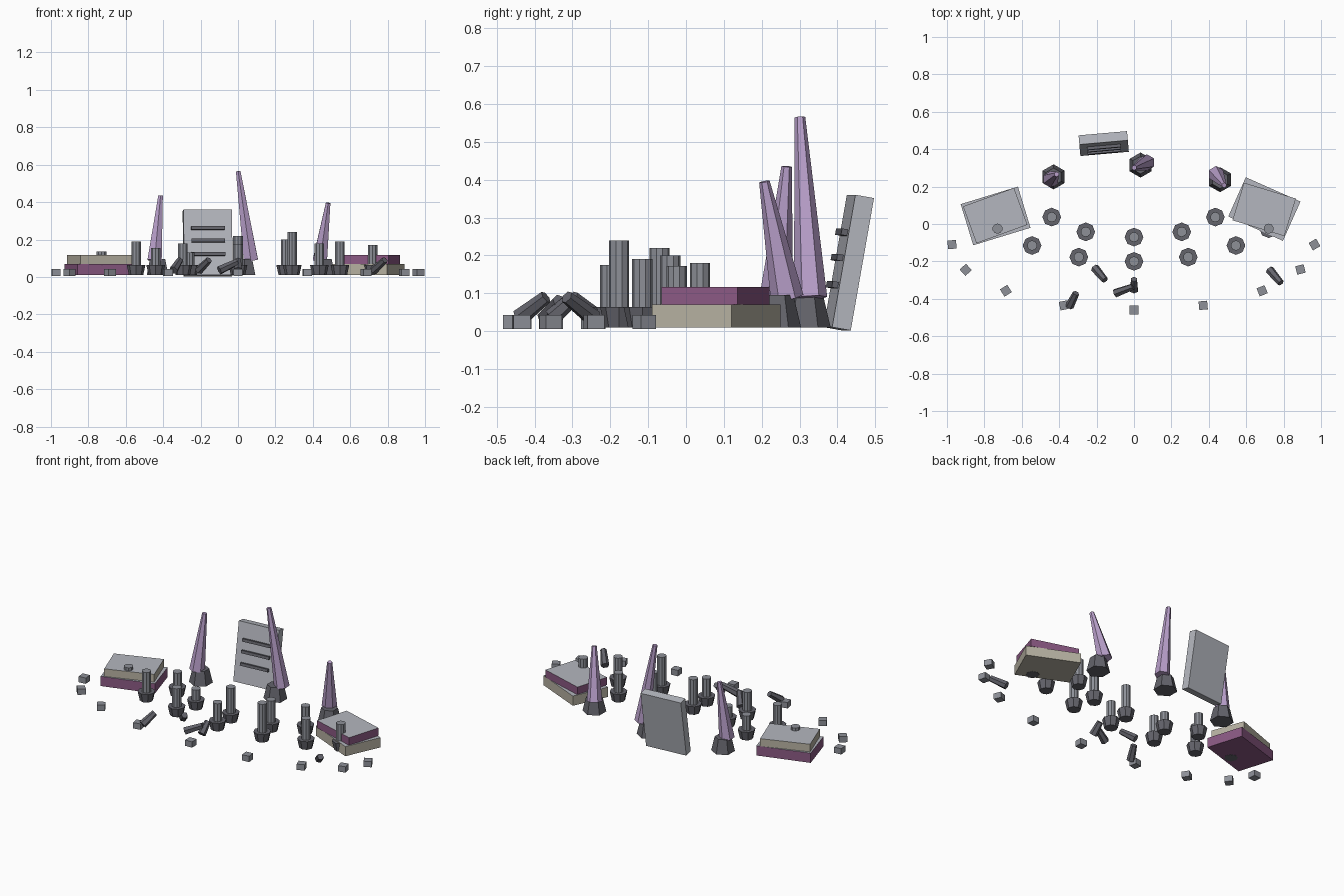
import bpy, bmesh
from math import radians
from mathutils import Vector, Matrix

cube = bpy.data.objects.get("Cube")
if cube:
    bpy.data.objects.remove(cube, do_unlink=True)


def material(name, srgb):
    color = [c ** 2.2 for c in srgb] + [1]
    m = bpy.data.materials.new(name)
    m.use_nodes = True
    m.diffuse_color = color
    m.node_tree.nodes["Principled BSDF"].inputs["Base Color"].default_value = color
    return m


pale = material("pale_stone", (.70, .71, .74))
grey = material("grey_stone", (.55, .56, .59))
dark = material("dark_stone", (.39, .39, .42))
lilac = material("lilac_crystal", (.72, .62, .79))
plum = material("plum_side", (.54, .35, .51))
tan = material("tan_side", (.71, .69, .63))


def finish(name, bm, *mats):
    mesh = bpy.data.meshes.new(name)
    bm.to_mesh(mesh)
    bm.free()
    for m in mats:
        mesh.materials.append(m)
    obj = bpy.data.objects.new(name, mesh)
    bpy.context.collection.objects.link(obj)
    return obj


def taper(name, low, high, r1, r2, sides, mat):
    """Faceted cone or cylinder running between two points."""
    low, high = Vector(low), Vector(high)
    axis = high - low
    turn = Vector((0, 0, 1)).rotation_difference(axis).to_matrix().to_4x4()
    bm = bmesh.new()
    bmesh.ops.create_cone(bm, cap_ends=True, segments=sides, radius1=r1, radius2=r2,
                          depth=axis.length,
                          matrix=Matrix.Translation((low + high) / 2) @ turn)
    return finish(name, bm, mat)


def box(name, size, matrix, side, top=None):
    """Box with an optional different colour on its upper face."""
    bm = bmesh.new()
    bmesh.ops.create_cube(bm, size=1, matrix=matrix @ Matrix.Diagonal((*size, 1)))
    bm.normal_update()
    if top:
        for f in bm.faces:
            f.material_index = int(f.normal.z > .9)
    return finish(name, bm, side, *([top] if top else []))


def placed(x, y, z, yaw=0, tilt=0):
    return (Matrix.Translation((x, y, z)) @ Matrix.Rotation(radians(yaw), 4, 'Z')
            @ Matrix.Rotation(radians(tilt), 4, 'X'))


# Posts: a cup-shaped foot with a round shaft, (x, y, top height)
posts = [(-.73, -.025, .135), (-.545, -.115, .19), (-.44, .037, .155),
         (-.295, -.177, .18), (-.258, -.042, .13), (0, -.07, .22), (0, -.2, .175),
         (.255, -.042, .2), (.29, -.177, .24), (.435, .037, .18),
         (.545, -.115, .19), (.72, -.025, .172)]
for x, y, top in posts:
    taper("post_foot", (x, y, .009), (x, y, .064), .038, .05, 8, dark)
    taper("post_shaft", (x, y, .06), (x, y, top), .027, .027, 10, grey)

# Leaning crystals on flared feet: foot centre, lean of the tip, tip height
for x, y, dx, dy, top in [(-.43, .252, .016, .014, .435),
                          (.035, .315, -.034, -.014, .565),
                          (.46, .237, .022, -.03, .395)]:
    taper("crystal_foot", (x, y, .01), (x, y, .095), .067, .047, 6, dark)
    taper("crystal", (x - dx, y - dy, .088), (x + dx, y + dy, top), .044, .014, 6, lilac)

# Stacked platforms, one on each side
box("right_platform_base", (.32, .23, .06), placed(-.74, .043, .04, 17), plum, pale)
box("right_platform_top", (.29, .21, .047), placed(-.742, .045, .0935, 20), tan, pale)
box("left_platform_base", (.32, .23, .06), placed(.697, .08, .04, -24), tan, pale)
box("left_platform_top", (.29, .21, .047), placed(.696, .078, .0935, -17), plum, pale)

# Leaning slab with three raised bars
slab = placed(-.162, .43, .181, 5, -10)
box("slab", (.26, .05, .355), slab, pale)
for z in (.076, .008, -.065):
    box("slab_bar", (.18, .02, .017), slab @ Matrix.Translation((0, -.031, z)), dark)

# Arc of small blocks along the front
for x, y, yaw in [(-.973, -.11, 5), (-.9, -.245, 42), (-.685, -.357, 32),
                  (-.375, -.435, 12), (0, -.46, 0), (.37, -.435, 5),
                  (.685, -.357, 22), (.89, -.243, 14), (.965, -.11, 30)]:
    box("small_block", (.046, .046, .036), placed(x, y, .024, yaw), grey)

# Fallen stakes propped at an angle
for low, high in [((-.21, -.235, .035), (-.155, -.3, .09)),
                  ((-.1, -.37, .035), (-.005, -.335, .08)),
                  ((0, -.355, .035), (0, -.295, .09)),
                  ((-.345, -.44, .035), (-.31, -.37, .09)),
                  ((.725, -.245, .035), (.785, -.315, .09))]:
    taper("fallen_stake", low, high, .024, .018, 6, dark)
